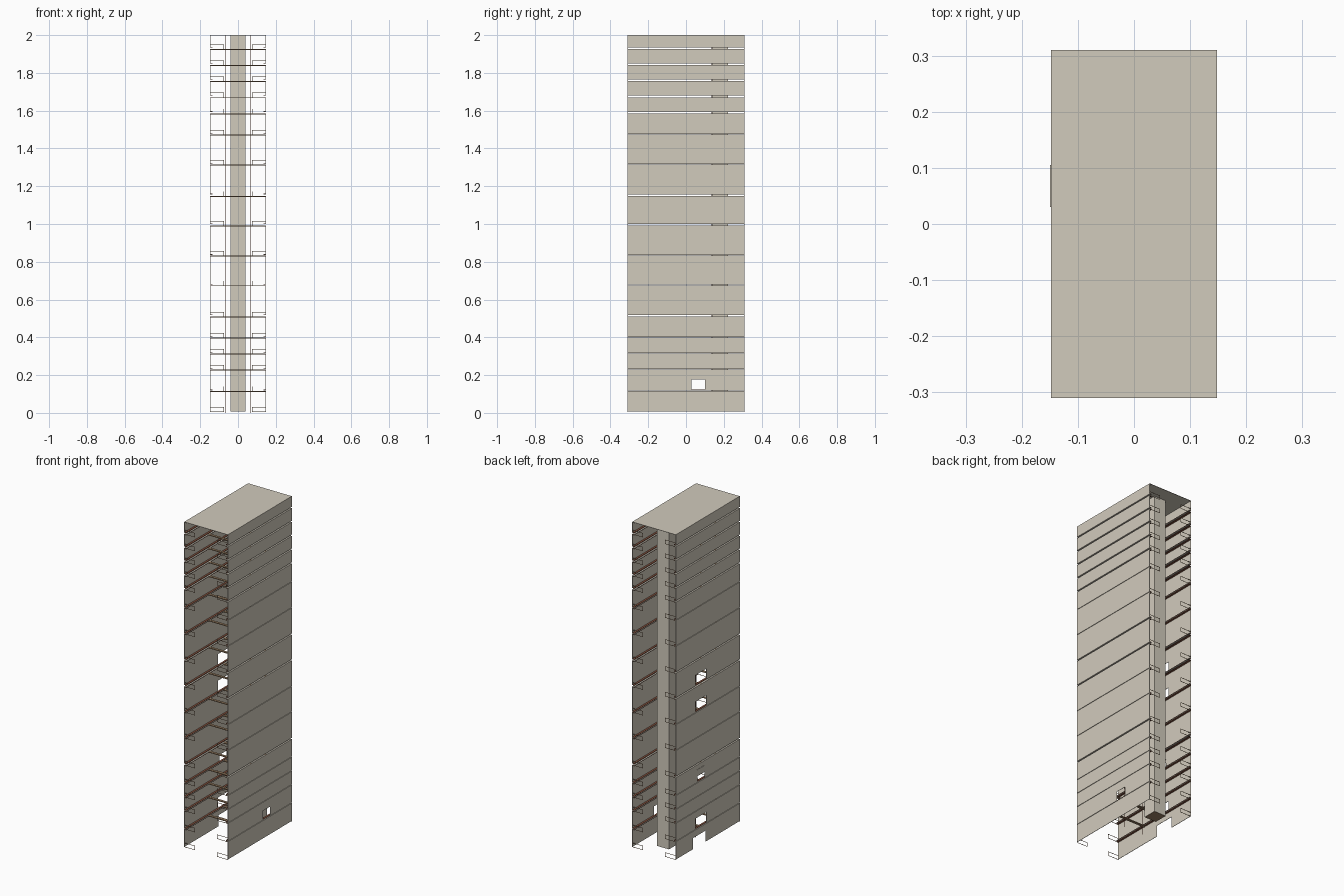
import bpy
import bmesh

cube = bpy.data.objects.get("Cube")
if cube:
    bpy.data.objects.remove(cube)

HX, HY, THICK, BASE = 0.148, 0.31, 0.002, 0.007
# Storey joints: height and width of the open slit
WIDE, FINE = 0.008, 0.003
JOINTS = [(0.118, FINE), (0.23, FINE), (0.315, FINE), (0.4, FINE),
          (0.513, WIDE), (0.677, FINE), (0.835, FINE), (0.995, WIDE),
          (1.153, WIDE), (1.316, FINE), (1.475, FINE), (1.59, WIDE),
          (1.675, WIDE), (1.76, WIDE), (1.845, WIDE), (1.93, WIDE)]


def material(name, rgb):
    m = bpy.data.materials.new(name)
    m.use_nodes = True
    color = (*rgb, 1)
    m.diffuse_color = color
    m.node_tree.nodes["Principled BSDF"].inputs["Base Color"].default_value = color
    return m


concrete = material("warm grey concrete", (0.64, 0.595, 0.505))
redwood = material("red brown lining", (0.23, 0.085, 0.05))
tan = material("tan brown trim", (0.33, 0.22, 0.13))


def build(name, boxes, mat):
    """Join axis-aligned boxes, each given as x, y and z ranges."""
    bm = bmesh.new()
    for ranges in boxes:
        box = bmesh.ops.create_cube(bm, size=1)
        for v in box["verts"]:
            v.co = [lo + (hi - lo) * (c + 0.5) for c, (lo, hi) in zip(v.co, ranges)]
    mesh = bpy.data.meshes.new(name)
    bm.to_mesh(mesh)
    bm.free()
    mesh.materials.append(mat)
    obj = bpy.data.objects.new(name, mesh)
    bpy.context.collection.objects.link(obj)
    return obj


def side(s, inner, outer):
    """Mirror a range to the chosen side."""
    return tuple(sorted((s * inner, s * outer)))


def wall(name, s, openings):
    """Stacked wall panels; openings are keyed by panel number."""
    xr = side(s, HX - THICK, HX)
    bottoms = [BASE] + [z + gap / 2 for z, gap in JOINTS]
    tops = [z - gap / 2 for z, gap in JOINTS] + [2.0]
    boxes = []
    for i, (z0, z1) in enumerate(zip(bottoms, tops)):
        if i in openings:
            y0, y1, height = openings[i]
            boxes += [(xr, (-HY, y0), (z0, z1)),
                      (xr, (y1, HY), (z0, z1)),
                      (xr, (y0, y1), (z0 + height, z1))]
        else:
            boxes.append((xr, (-HY, HY), (z0, z1)))
    build(name, boxes, concrete)


# Side walls with window and door openings
small_window = (0.03, 0.1, 0.056)
large_window = (0.015, 0.12, 0.066)
wall("left_wall", 1, {1: small_window})
wall("right_wall", -1, {0: (0.02, 0.145, 0.068), 1: large_window, 4: small_window,
                        7: large_window, 8: large_window})

# Roof, window shutter, and lift core with a tan underside
build("roof", [((-HX, HX), (-HY, HY), (1.998, 2.0))], concrete)
build("window_shutter", [((-0.1495, -HX), (0.03, 0.105), (0.44, 0.48))], concrete)
core = build("core", [((-0.04, 0.04), (0.138, 0.222), (BASE, 1.998))], concrete)
core.data.materials.append(tan)
for face in core.data.polygons:
    if face.normal.z < -0.5:
        face.material_index = 1

# Cross beams and core door posts, lined wall returns, and open parapet rails
beams, posts, returns, linings, rails = [], [], [], [], []
for z, gap in [(BASE + FINE / 2, FINE)] + JOINTS:
    low, high = z - gap / 2, z + gap / 2
    upper_storey = z > 0.1
    if upper_storey:
        for y in (-0.09, 0.055):
            beams.append(((-HX + THICK, HX - THICK), (y, y + 0.015), (low - 0.005, low)))
    for s in (-1, 1):
        posts.append((side(s, 0.007, 0.009), (0.136, 0.138), (low, low + 0.022)))
        if upper_storey:
            xr = side(s, HX - 0.014, HX - THICK)
            for edge, d in ((low, -1), (high, 1)):
                skin, back = edge + d * 0.001, edge + d * 0.0035
                returns.append((xr, (-HY, HY), tuple(sorted((edge, skin)))))
                linings.append((xr, (-HY, HY), tuple(sorted((skin, back)))))
        for end in (-1, 1):
            yr = side(end, HY - THICK, HY)
            rails.append((side(s, 0.075, HX), yr, (low + 0.022, low + 0.024)))
            rails.append((side(s, 0.075, 0.077), yr, (low, low + 0.024)))
            rails.append((side(s, 0.075, HX), yr, (low - THICK, low)))
build("cross_beams", beams, tan)
build("core_door_posts", posts, redwood)
build("wall_returns", returns, concrete)
build("wall_linings", linings, redwood)
build("parapet_rails", rails, tan)

# Slender poles through the storeys
build("poles", [(side(s, 0.063, 0.065), (-0.006, -0.004), (0, 2 - THICK))
                for s in (-1, 1)], redwood)
